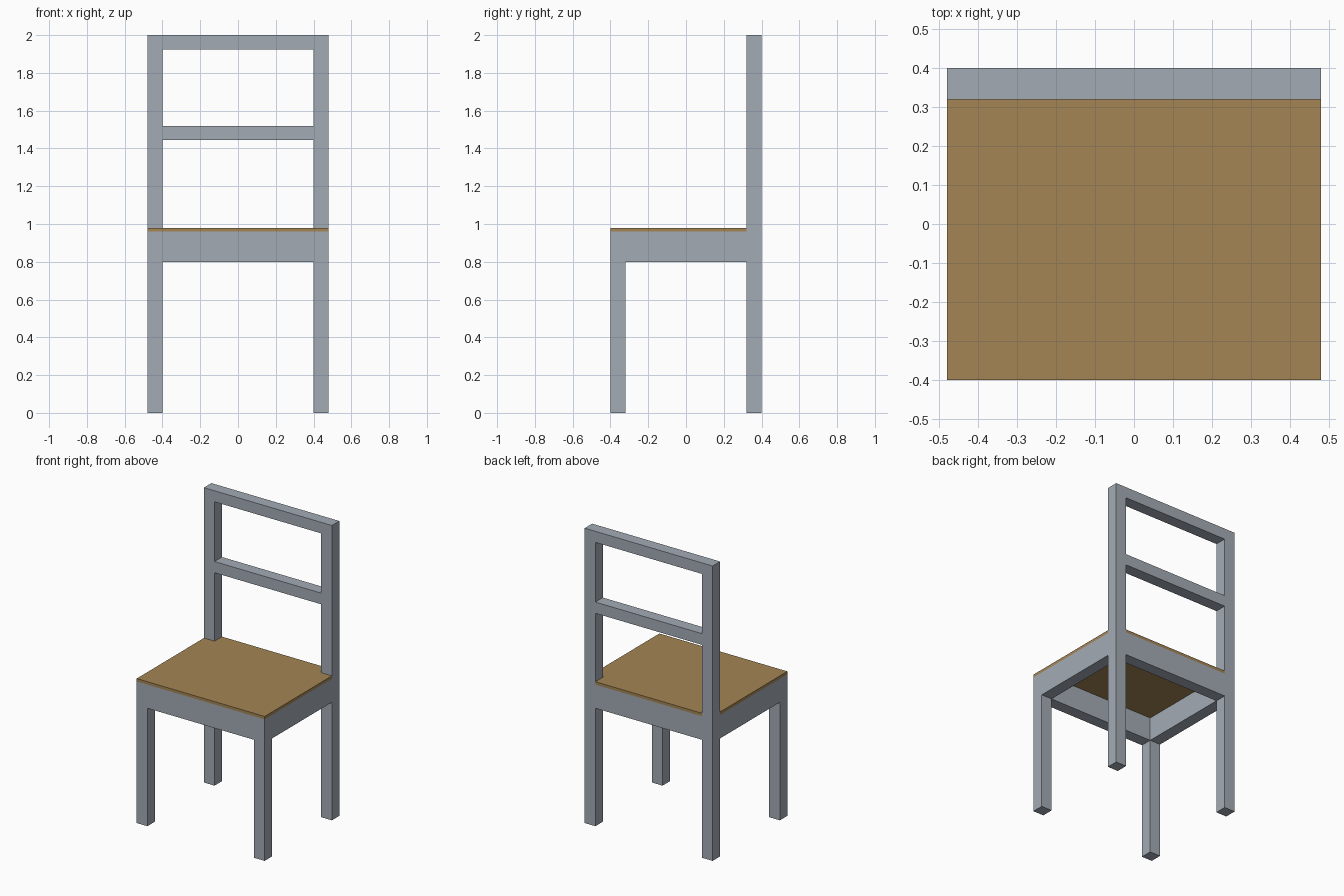
import bpy
import bmesh
from mathutils import Vector

if "Cube" in bpy.data.objects:
    bpy.data.objects.remove(bpy.data.objects["Cube"])

W, D, T = 0.48, 0.40, 0.08          # half width, half depth, timber thickness
APRON_Z, FRAME_Z, SEAT_Z = 0.80, 0.96, 0.98


def material(name, colour):
    m = bpy.data.materials.new(name)
    m.diffuse_color = (*colour, 1.0)
    m.use_nodes = True
    m.node_tree.nodes["Principled BSDF"].inputs["Base Color"].default_value = m.diffuse_color
    return m


grey = material("grey frame", (0.365, 0.41, 0.46))
brown = material("brown seat", (0.371, 0.235, 0.091))


def finish(name, bm, mat):
    bmesh.ops.recalc_face_normals(bm, faces=bm.faces)
    mesh = bpy.data.meshes.new(name)
    bm.to_mesh(mesh)
    bm.free()
    mesh.materials.append(mat)
    obj = bpy.data.objects.new(name, mesh)
    bpy.context.collection.objects.link(obj)
    return obj


def box(name, lo, hi, mat=grey, open_axis=None):
    """Box between two corners; open_axis drops the end caps hidden in a joint."""
    lo, hi = Vector(lo), Vector(hi)
    bm = bmesh.new()
    bmesh.ops.create_cube(bm, size=1)
    for v in bm.verts:
        v.co = (lo + hi) / 2 + v.co * (hi - lo)
    bm.normal_update()
    if open_axis is not None:
        caps = [f for f in bm.faces if abs(f.normal[open_axis]) > 0.9]
        bmesh.ops.delete(bm, geom=caps, context='FACES')
    return finish(name, bm, mat)


# Legs, back posts and side aprons on both sides
for side, x in (("left", -W), ("right", W - T)):
    box(f"{side}_front_leg", (x, -D, 0), (x + T, -D + T, FRAME_Z))
    box(f"{side}_back_post", (x, D - T, 0), (x + T, D, 2))
    box(f"{side}_apron", (x, -D + T, APRON_Z), (x + T, D - T, FRAME_Z), open_axis=1)

# Cross pieces between the legs and posts
for name, y, z0, z1 in (
    ("front_apron", -D, APRON_Z, FRAME_Z),
    ("back_apron", D - T, APRON_Z, FRAME_Z),
    ("middle_rail", D - T, 1.444, 1.52),
    ("top_rail", D - T, 1.925, 2.0),
):
    box(name, (-W + T, y, z0), (W - T, y + T, z1), open_axis=0)

# Thin seat board, notched around the back posts
outline = [(-W, -D), (W, -D), (W, D - T), (W - T, D - T),
           (W - T, D), (-W + T, D), (-W + T, D - T), (-W, D - T)]
bm = bmesh.new()
base = bm.faces.new([bm.verts.new((x, y, FRAME_Z)) for x, y in outline])
ext = bmesh.ops.extrude_face_region(bm, geom=[base], use_keep_orig=True)
top = [g for g in ext["geom"] if isinstance(g, bmesh.types.BMVert)]
bmesh.ops.translate(bm, verts=top, vec=(0, 0, SEAT_Z - FRAME_Z))
finish("seat", bm, brown)
